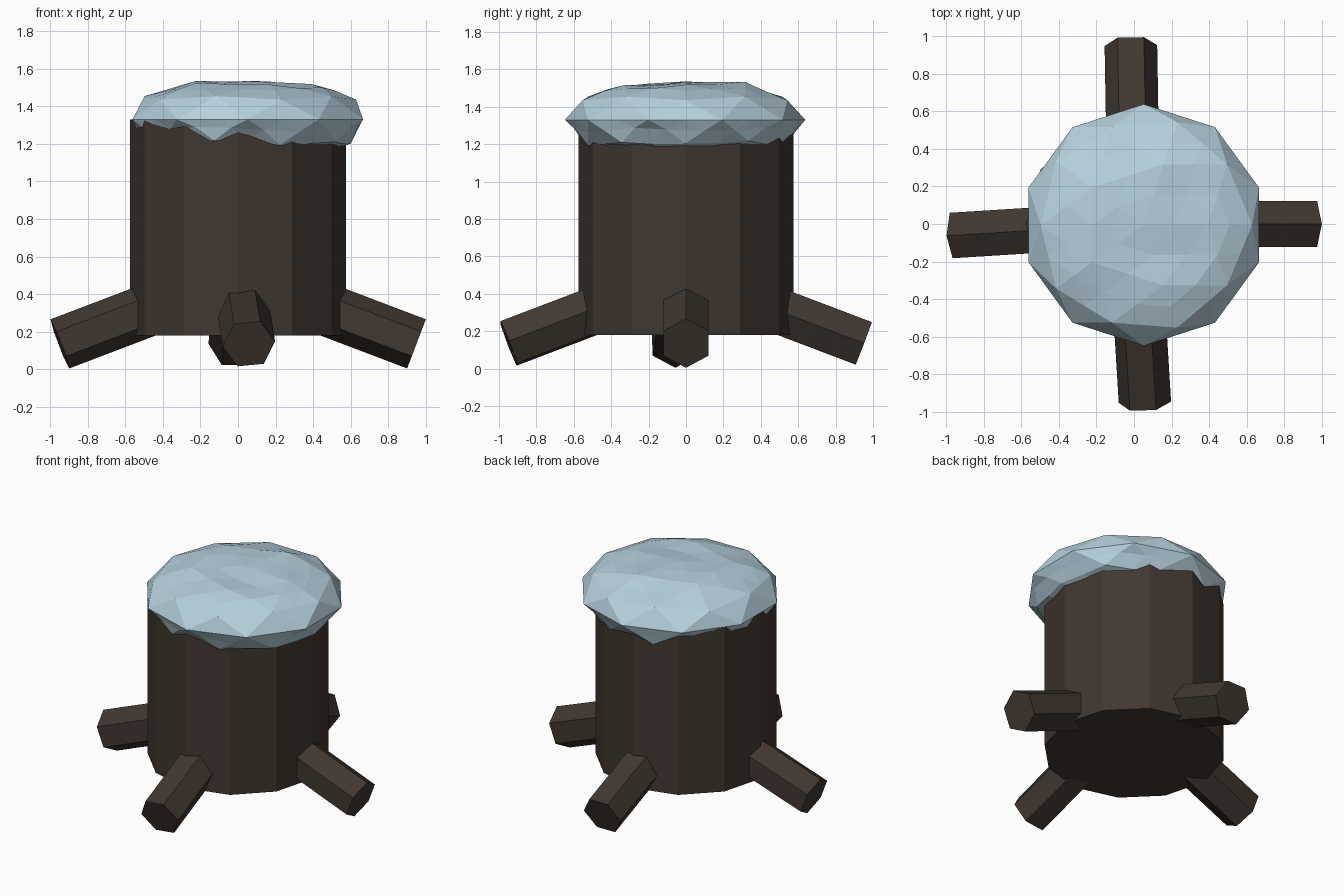
import bpy, bmesh, math, random
from mathutils import Matrix, Vector

if "Cube" in bpy.data.objects:
    bpy.data.objects.remove(bpy.data.objects["Cube"])

random.seed(4)

def material(name, rgb):
    m = bpy.data.materials.new(name)
    m.diffuse_color = (*rgb, 1)
    m.use_nodes = True
    m.node_tree.nodes["Principled BSDF"].inputs["Base Color"].default_value = m.diffuse_color
    return m

bark = material("dark bark", (0.052, 0.038, 0.029))
snow = material("pale blue snow", (0.47, 0.63, 0.72))

def make(name, bm, mat):
    mesh = bpy.data.meshes.new(name)
    bmesh.ops.recalc_face_normals(bm, faces=bm.faces)
    bm.to_mesh(mesh)
    bm.free()
    mesh.materials.append(mat)
    obj = bpy.data.objects.new(name, mesh)
    bpy.context.collection.objects.link(obj)
    return obj

def prism(name, sides, radius, depth, matrix, mat):
    bm = bmesh.new()
    bmesh.ops.create_cone(bm, cap_ends=True, segments=sides, radius1=radius,
                          radius2=radius, depth=depth, matrix=matrix)
    return make(name, bm, mat)

# Trunk: twelve-sided log
prism("trunk", 12, 0.575, 1.15, Matrix.Translation((0, 0, 0.755)), bark)

# Roots: hexagonal pegs sloping down and outward
# name, heading, twist (30 puts a corner on top)
ROOTS = [("right_root", 0, 0), ("back_root", 91, 30),
         ("left_root", 183.6, 0), ("front_root", 273.5, 36)]
LENGTH, SLOPE = 0.7, 20.8
for name, heading, twist in ROOTS:
    h, s = math.radians(heading), math.radians(SLOPE)
    axis = Vector((math.cos(h) * math.cos(s), math.sin(h) * math.cos(s), -math.sin(s)))
    end = Vector((0.95 * math.cos(h), 0.95 * math.sin(h), 0.135))
    turn = (Matrix.Rotation(h, 4, 'Z') @ Matrix.Rotation(math.pi / 2 + s, 4, 'Y')
            @ Matrix.Rotation(math.radians(twist + 30), 4, 'Z'))
    prism(name, 6, 0.14, LENGTH,
          Matrix.Translation(end - axis * LENGTH / 2) @ turn, bark)

# Snow cap: flattened faceted ball with a lumpy top and a ragged lower edge
bm = bmesh.new()
bmesh.ops.create_icosphere(bm, subdivisions=2, radius=1)
bmesh.ops.subdivide_edges(bm, edges=bm.edges, cuts=1, use_grid_fill=True)
for v in bm.verts:
    x, y, z = v.co
    if abs(z) < 0.01:
        h = 0
    elif z > 0:
        h = min(z * 0.235, 0.195 - 0.025 * x + 0.02 * y)
        if z > 0.6:
            h += random.uniform(-0.010, 0.010)
    else:
        h = z * 0.245 + random.uniform(-0.014, 0.014)
    v.co = (0.052 + 0.645 * x, -0.005 + 0.643 * y, 1.33 + h)
bmesh.ops.triangulate(bm, faces=bm.faces)
make("snow_cap", bm, snow)
